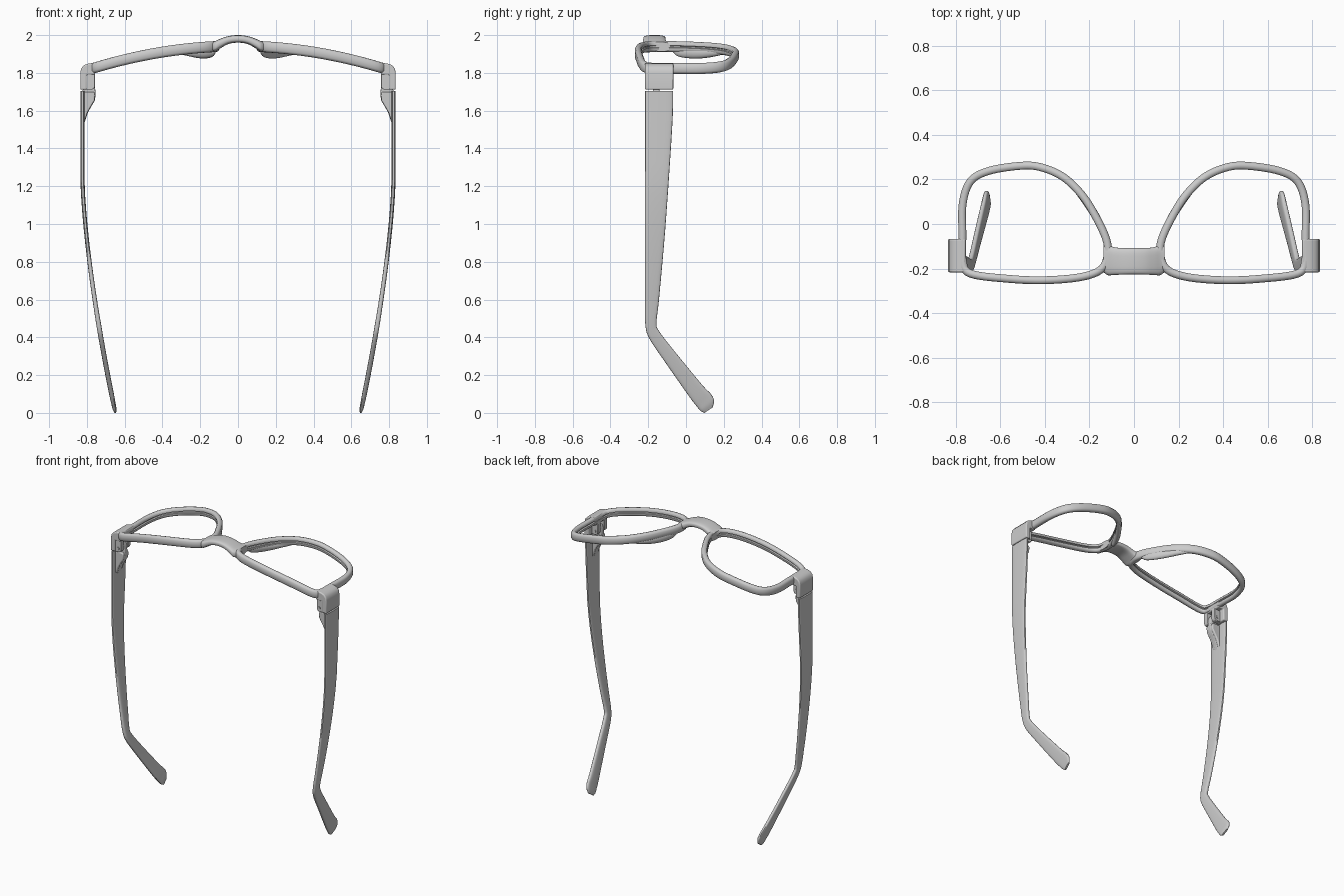
import bpy, bmesh, math
from mathutils import Vector as V

if "Cube" in bpy.data.objects:
    bpy.data.objects.remove(bpy.data.objects["Cube"])


def finish(name, bm, mirror=True, bevel=0):
    bmesh.ops.recalc_face_normals(bm, faces=bm.faces)
    me = bpy.data.meshes.new(name)
    bm.to_mesh(me)
    bm.free()
    ob = bpy.data.objects.new(name, me)
    bpy.context.collection.objects.link(ob)
    if bevel:
        b = ob.modifiers.new("bevel", "BEVEL")
        b.width, b.segments = bevel, 3
    if mirror:
        m = ob.modifiers.new("mirror", "MIRROR")
        m.use_clip = False
        m.use_mirror_merge = False
    return ob


def spline(pts, sub, closed=False):
    """Catmull-Rom through tuples of any length."""
    pts = [V(p) for p in pts]
    n = len(pts)
    at = (lambda i: pts[i % n]) if closed else (lambda i: pts[min(max(i, 0), n - 1)])
    out = []
    for i in range(n if closed else n - 1):
        a, b, c, d = at(i - 1), at(i), at(i + 1), at(i + 2)
        for k in range(sub):
            t = k / sub
            out.append(0.5 * (2 * b + (c - a) * t + (2 * a - 5 * b + 4 * c - d) * t * t
                              + (3 * b - a - 3 * c + d) * t ** 3))
    if not closed:
        out.append(pts[-1])
    return out


def skin(rings, closed=False):
    """Join rings of points into a tube."""
    bm = bmesh.new()
    vr = [[bm.verts.new(p) for p in r] for r in rings]
    n = len(vr[0])
    for i in range(len(vr) if closed else len(vr) - 1):
        a, b = vr[i], vr[(i + 1) % len(vr)]
        for j in range(n):
            k = (j + 1) % n
            bm.faces.new((a[j], a[k], b[k], b[j]))
    if not closed:
        bm.faces.new(vr[0])
        bm.faces.new(vr[-1])
    return bm


def oval(c, u, v, p=2.0, n=20):
    """Superellipse ring; a higher p is boxier."""
    f = lambda s: math.copysign(abs(s) ** (2 / p), s)
    return [c + u * f(math.cos(2 * math.pi * j / n)) + v * f(math.sin(2 * math.pi * j / n))
            for j in range(n)]


def prism(name, xz, y0, y1, bevel):
    bm = skin([[V((x, y, z)) for x, z in xz] for y in (y0, y1)])
    return finish(name, bm, bevel=bevel)


def face_curve(x):
    return 1.942 - 0.2 * x * x


# Lens rims: grooved section swept round the lens outline
outline = [(.122, -.08), (.16, .01), (.23, .125), (.32, .212), (.425, .256), (.52, .26),
           (.655, .237), (.735, .19), (.769, .09), (.77, -.05), (.769, -.16), (.735, -.222),
           (.56, -.246), (.40, -.252), (.24, -.238), (.15, -.205), (.12, -.145)]
section = [(.018, -.016), (.018, .016), (.011, .026), (0, .029), (-.011, .026), (-.017, .018),
           (-.017, .006), (-.008, .003), (-.008, -.003), (-.017, -.006), (-.017, -.018),
           (-.011, -.026), (0, -.029), (.011, -.026)]
path = spline(outline, 7, True)
rings = []
for i, p in enumerate(path):
    t = (path[(i + 1) % len(path)] - path[i - 1]).normalized()
    out = V((-t.y, t.x))
    rings.append([V((p.x + out.x * a, p.y + out.y * a, face_curve(p.x) + b)) for a, b in section])
finish("lens_rim", skin(rings, True))

# Bridge: x, y front, y back, z middle, half thickness
half = [(0, -.226, -.108, 1.980, .020), (.05, -.227, -.108, 1.974, .021),
        (.09, -.229, -.104, 1.957, .025), (.118, -.230, -.092, 1.942, .028),
        (.137, -.216, -.085, 1.938, .026)]
stations = [(-s[0],) + s[1:] for s in half[:0:-1]] + half
rings = [oval(V((x, (a + b) / 2, z)), V((0, (b - a) / 2, 0)), V((0, 0, h)), 3.2, 28)
         for x, a, b, z, h in spline(stations, 4)]
finish("bridge", skin(rings), mirror=False)

# Nose pads: x, y, z, half width, half height
pads = [(.118, -.075, 1.925, .005, .008), (.132, -.045, 1.913, .013, .024),
        (.158, .01, 1.908, .017, .030), (.2, .08, 1.904, .018, .027),
        (.25, .147, 1.906, .016, .02), (.31, .206, 1.908, .006, .008)]
side = V((.83, -.55, 0))
finish("nose_pad", skin([oval(V((x, y, z)), side * w, V((0, 0, h)))
                         for x, y, z, w, h in spline(pads, 5)]))

# Corner end pieces with two hinge lugs each
prism("end_piece", [(.80, 1.711), (.835, 1.711), (.835, 1.80), (.830, 1.824), (.815, 1.841),
                    (.79, 1.85), (.757, 1.853), (.757, 1.79), (.80, 1.79)], -.217, -.067, .007)
lug = [(.757, 1.80), (.757, 1.73), (.763, 1.716), (.775, 1.711), (.808, 1.711), (.808, 1.80)]
for part, y0, y1 in (("front", -.213, -.178), ("back", -.138, -.105)):
    prism("hinge_lug_" + part, lug, y0, y1, .004)

# Temple hinge knuckle tapering into the arm
prism("temple_hinge", [(.825, 1.70), (.80, 1.77), (.768, 1.765), (.758, 1.74), (.754, 1.69),
                       (.757, 1.655), (.775, 1.625), (.795, 1.59), (.808, 1.55), (.825, 1.50)],
      -.175, -.141, .006)
prism("hinge_base", [(.825, 1.70), (.765, 1.70), (.757, 1.69), (.759, 1.655), (.777, 1.625),
                     (.797, 1.59), (.81, 1.55), (.825, 1.52)], -.19, -.126, .01)

# Hinge screws
bm = bmesh.new()
bmesh.ops.create_cone(bm, cap_ends=True, segments=16, radius1=.009, radius2=.009, depth=.118)
for v in bm.verts:
    v.co = V((v.co.x + .778, v.co.z - .159, v.co.y + 1.738))
finish("hinge_screw", bm)


# Temple arms: front edge y, z and back edge y, z, half thickness
def arm_x(z):
    return .824 - .125 * max(0, 1.25 - z) ** 1.5


edges = [(-.217, 1.705, -.068, 1.705, .011), (-.217, 1.6, -.069, 1.6, .011),
         (-.217, 1.4, -.08, 1.4, .011), (-.217, .97, -.11, .97, .011),
         (-.217, .6, -.143, .6, .012), (-.215, .465, -.156, .48, .013),
         (-.193, .392, -.142, .432, .013), (-.11, .268, -.054, .318, .013),
         (.018, .085, .086, .148, .013), (.058, .033, .132, .1, .012),
         (.078, .010, .148, .066, .011), (.098, .0, .142, .03, .006)]
rings = []
for a, b, c, d, h in spline(edges, 5):
    f, k = V((arm_x(b), a, b)), V((arm_x(d), c, d))
    rings.append(oval((f + k) / 2, (k - f) / 2, V((h, 0, 0)), 3.5, 24))
finish("temple_arm", skin(rings))

# Smooth shading with crisp edges
bpy.ops.object.select_all(action="SELECT")
bpy.context.view_layer.objects.active = bpy.data.objects["temple_arm"]
bpy.ops.object.shade_smooth_by_angle(angle=math.radians(40))
